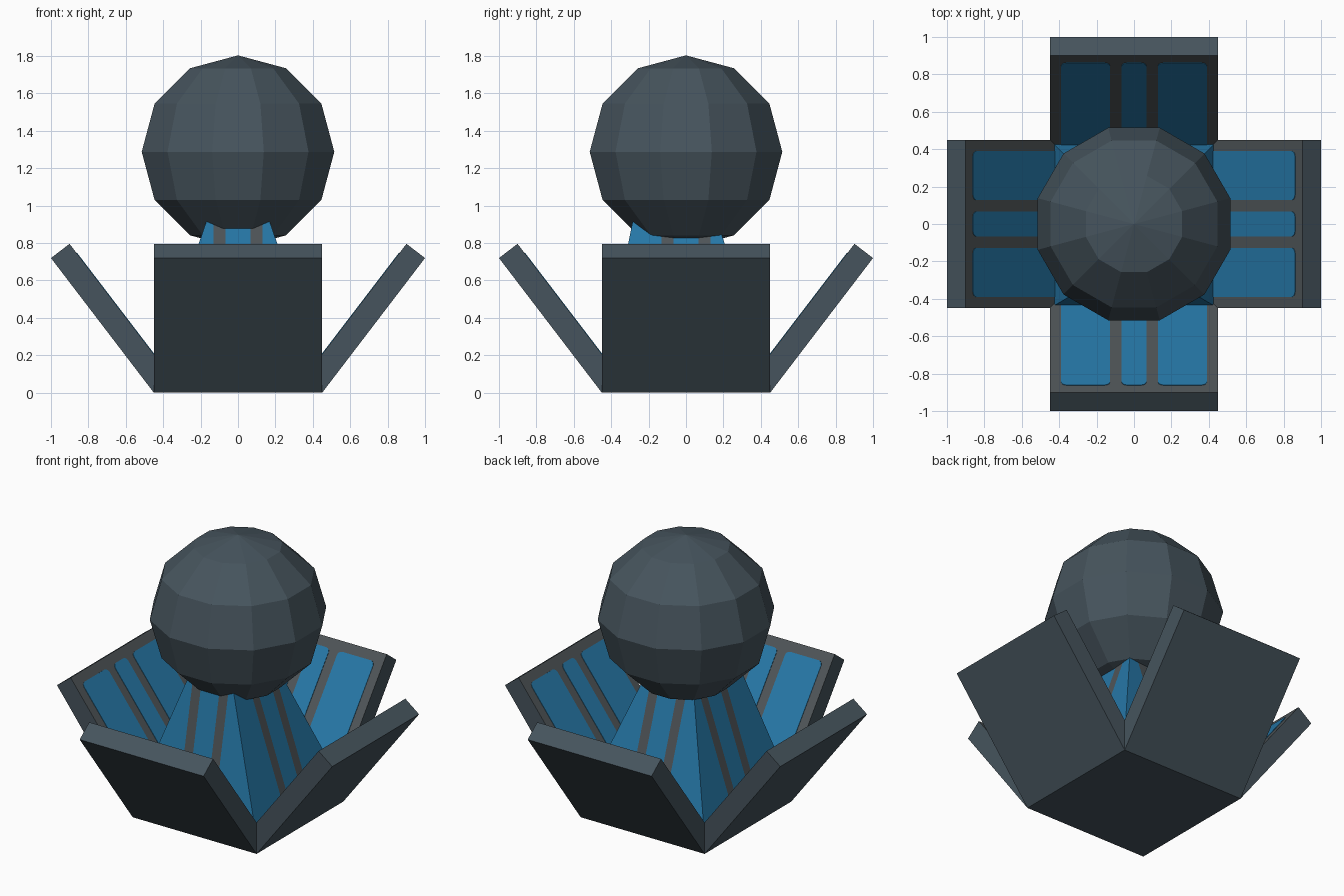
import bpy, bmesh, math
from mathutils import Matrix, Vector

if "Cube" in bpy.data.objects:
    bpy.data.objects.remove(bpy.data.objects["Cube"])


def srgb(r, g, b):
    f = lambda c: (c / 255 / 12.92) if c / 255 <= 0.04045 else ((c / 255 + 0.055) / 1.055) ** 2.4
    return (f(r), f(g), f(b), 1)


def material(name, col):
    m = bpy.data.materials.new(name)
    m.diffuse_color = col
    m.use_nodes = True
    m.node_tree.nodes["Principled BSDF"].inputs["Base Color"].default_value = m.diffuse_color
    return m


hull = material("slate_grey", srgb(70, 84, 93))
inner = material("inner_grey", srgb(79, 85, 88))
blue = material("panel_blue", srgb(38, 120, 168))


def finish(name, bm, mats):
    bmesh.ops.recalc_face_normals(bm, faces=bm.faces)
    me = bpy.data.meshes.new(name)
    bm.to_mesh(me)
    bm.free()
    for m in mats:
        me.materials.append(m)
    ob = bpy.data.objects.new(name, me)
    bpy.context.collection.objects.link(ob)
    return ob


def extrude(bm, bottom, top):
    """Solid between two matching outlines; returns the top face."""
    a = [bm.verts.new(p) for p in bottom]
    b = [bm.verts.new(p) for p in top]
    n = len(a)
    bm.faces.new(a[::-1])
    cap = bm.faces.new(b)
    for i in range(n):
        bm.faces.new((a[i], a[(i + 1) % n], b[(i + 1) % n], b[i]))
    return cap


def rect(x0, x1, y0, y1):
    return [(x0, y0), (x1, y0), (x1, y1), (x0, y1)]


def rounded(x0, x1, y0, y1, r, n=3):
    pts = []
    for cx, cy, a0 in ((x1 - r, y1 - r, 0), (x0 + r, y1 - r, 90),
                       (x0 + r, y0 + r, 180), (x1 - r, y0 + r, 270)):
        for i in range(n + 1):
            a = math.radians(a0 + 90 * i / n)
            pts.append((cx + r * math.cos(a), cy + r * math.sin(a)))
    return pts


# Ball: 12 sided, flat faces
bm = bmesh.new()
bmesh.ops.create_uvsphere(bm, u_segments=12, v_segments=6, radius=0.533)
bm.transform(Matrix.Translation((0, 0, 1.288)) @ Matrix.Diagonal((1, 1, 0.967, 1))
             @ Matrix.Rotation(math.radians(15), 4, 'Z'))
finish("ball", bm, [hull])

# Base plate under the tilted panels
bm = bmesh.new()
sq = rect(-0.45, 0.45, -0.45, 0.45)
extrude(bm, [(x, y, 0) for x, y in sq], [(x, y, 0.1) for x, y in sq])
finish("base", bm, [hull])

# Four tilted panels: coordinates are u across, s up the slope, t through the thickness
SLOPE, THICK = 0.906, 0.125
cx, cz = 0.55 / SLOPE, 0.72 / SLOPE


def place(u, s, t, rot):
    return rot @ Vector((0.45 + cx * s - cz * t, u, cz * s + cx * t))


for k, side in enumerate(("right", "back", "left", "front")):
    rot = Matrix.Rotation(math.pi / 2 * k, 3, 'Z')
    bm = bmesh.new()
    out = rect(-0.45, 0.45, 0, SLOPE)
    cap = extrude(bm, [place(u, s, 0, rot) for u, s in out],
                  [place(u, s, THICK, rot) for u, s in out])
    cap.material_index = 1
    finish(side + "_panel", bm, [hull, inner])
    # Blue inlays on the inner face
    bm = bmesh.new()
    for u0, u1 in ((-0.39, -0.128), (-0.066, 0.066), (0.128, 0.39)):
        out = rounded(u0, u1, 0.06, 0.843, 0.028)
        extrude(bm, [place(u, s, THICK - 0.002, rot) for u, s in out],
                [place(u, s, THICK + 0.003, rot) for u, s in out])
    finish(side + "_inlays", bm, [blue])

# Tapered neck leaning to the front, with grey stripes cut into the blue sides
bm = bmesh.new()
extrude(bm, [(x, y, 0.1) for x, y in rect(-0.45, 0.45, -0.45, 0.45)],
        [(x, y, 1.0) for x, y in rect(-0.14, 0.14, -0.268, 0.136)])
bmesh.ops.recalc_face_normals(bm, faces=bm.faces)
for axis in (Vector((1, 0, 0)), Vector((0, 1, 0))):
    for d in (-0.13, -0.067, 0.067, 0.13):
        # Cut only the faces that run across this axis
        fs = [f for f in bm.faces if abs(f.normal.dot(axis)) < 0.5 and abs(f.normal.z) < 0.8]
        geom = fs + list({e for f in fs for e in f.edges}) + list({v for f in fs for v in f.verts})
        bmesh.ops.bisect_plane(bm, geom=geom, plane_co=axis * d, plane_no=axis)
for f in bm.faces:
    c = f.calc_center_median()
    u = c.x if abs(f.normal.y) > abs(f.normal.x) else c.y
    f.material_index = 1 if 0.067 < abs(u) < 0.13 else 0
finish("neck", bm, [blue, inner])
